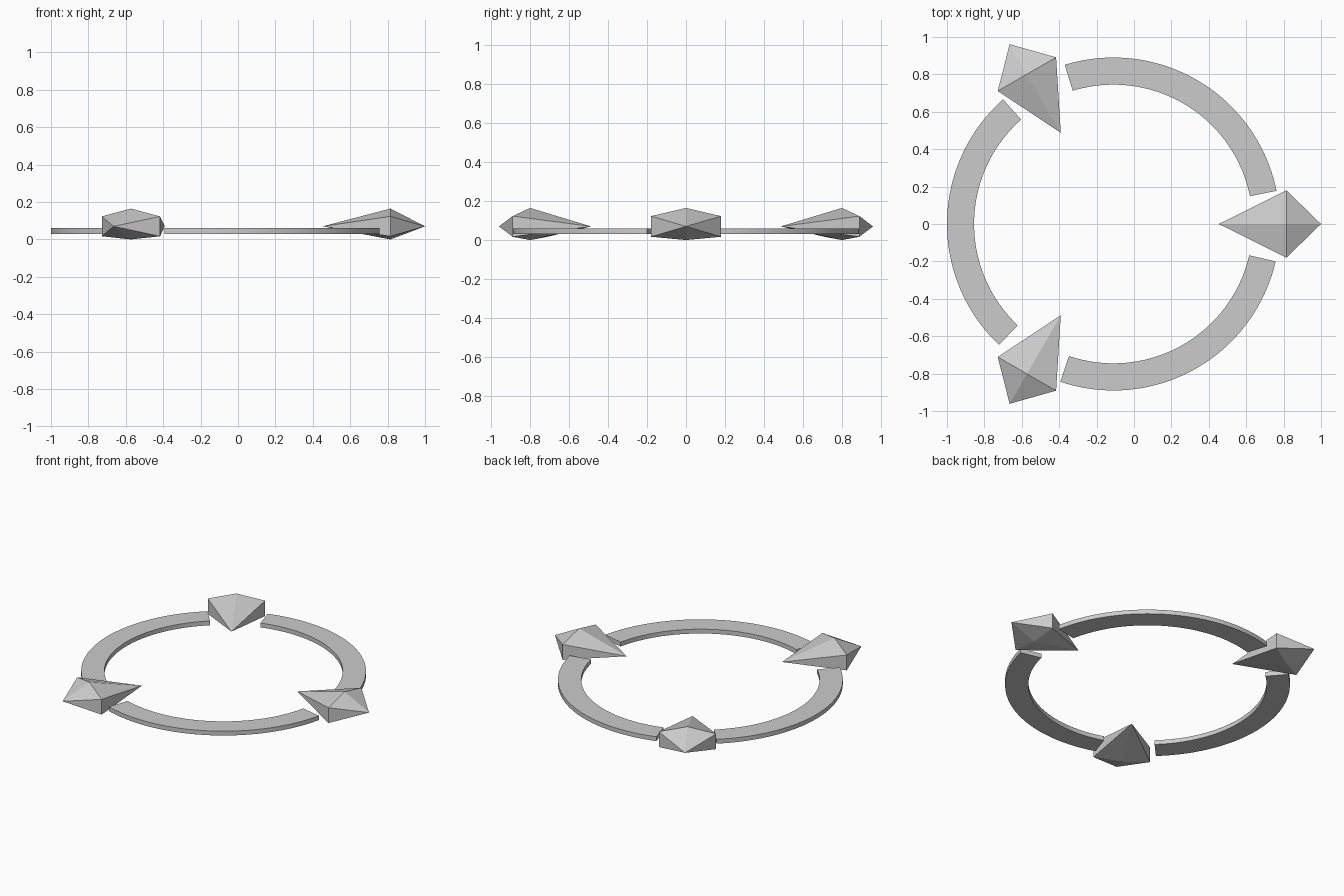
import bpy, bmesh
from math import radians, cos, sin

if "Cube" in bpy.data.objects:
    bpy.data.objects.remove(bpy.data.objects["Cube"])

CX = -0.11                    # ring centre on x
R_IN, R_OUT = 0.745, 0.89
Z0, Z1 = 0.03, 0.06


def finish(bm, name):
    bmesh.ops.recalc_face_normals(bm, faces=bm.faces)
    mesh = bpy.data.meshes.new(name)
    bm.to_mesh(mesh)
    bm.free()
    obj = bpy.data.objects.new(name, mesh)
    bpy.context.collection.objects.link(obj)
    return obj


def ring_arc(name, start, end, steps=40):
    # rectangular section swept along the arc, capped at both ends
    bm = bmesh.new()
    section = [(R_IN, Z0), (R_OUT, Z0), (R_OUT, Z1), (R_IN, Z1)]
    loops = []
    for i in range(steps + 1):
        a = radians(start + (end - start) * i / steps)
        loops.append([bm.verts.new((CX + r * cos(a), r * sin(a), z)) for r, z in section])
    for p, q in zip(loops, loops[1:]):
        for k in range(4):
            n = (k + 1) % 4
            bm.faces.new((p[k], p[n], q[n], q[k]))
    bm.faces.new(loops[0])
    bm.faces.new(loops[-1])
    obj = finish(bm, name)
    bpy.context.view_layer.objects.active = obj
    obj.select_set(True)
    bpy.ops.object.shade_smooth_by_angle(angle=radians(30))
    obj.select_set(False)


def crystal(name, angle):
    # faceted pointer aimed at the ring centre, local x is the ring radius
    bm = bmesh.new()
    mid, half = 0.925, 0.18
    pts = [(0.563, 0, 0.07), (1.11, 0, 0.07), (mid, 0, 0.165), (mid, 0, 0)]
    pts += [(mid, s * half, z) for s in (-1, 1) for z in (0.017, 0.123)]
    for p in pts:
        bm.verts.new(p)
    bmesh.ops.convex_hull(bm, input=bm.verts)
    obj = finish(bm, name)
    obj.location.x = CX
    obj.rotation_euler.z = radians(angle)


# three ring arcs with gaps at the pointers
for i, (a, b) in enumerate([(11.5, 107), (131.5, 226.6), (251.4, 347)]):
    ring_arc(f"ring_arc_{i + 1}", a, b)

# three pointers
for i in range(3):
    crystal(f"pointer_{i + 1}", 120 * i)
